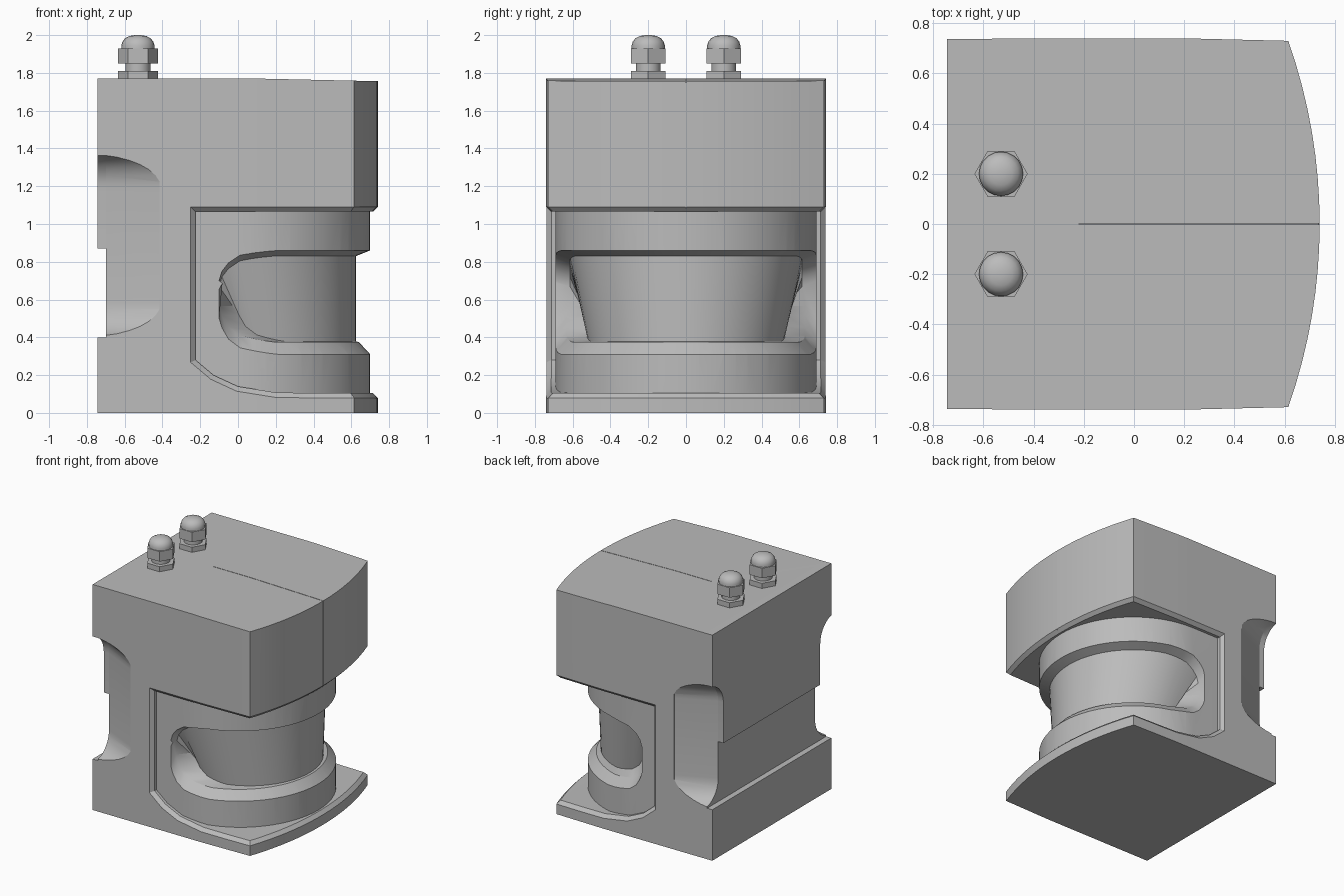
import bpy, bmesh
from math import sin, cos, pi, radians, sqrt
from mathutils import Vector

if "Cube" in bpy.data.objects:
    bpy.data.objects.remove(bpy.data.objects["Cube"], do_unlink=True)

GREY = (0.5, 0.5, 0.5, 1)
grey = bpy.data.materials.new("housing grey")
grey.use_nodes = True
grey.diffuse_color = GREY
grey.node_tree.nodes["Principled BSDF"].inputs["Base Color"].default_value = GREY


def loft(name, rings):
    """Closed solid through rings of equal length, capped at both ends."""
    bm = bmesh.new()
    loops = [[bm.verts.new(p) for p in ring] for ring in rings]
    n = len(loops[0])
    for a, b in zip(loops, loops[1:]):
        for i in range(n):
            j = (i + 1) % n
            bm.faces.new((a[i], a[j], b[j], b[i]))
    bm.faces.new(loops[0])
    bm.faces.new(loops[-1])
    bmesh.ops.recalc_face_normals(bm, faces=bm.faces)
    mesh = bpy.data.meshes.new(name)
    bm.to_mesh(mesh)
    bm.free()
    mesh.materials.append(grey)
    obj = bpy.data.objects.new(name, mesh)
    bpy.context.collection.objects.link(obj)
    return obj


def column(name, outline, z0, z1):
    return loft(name, [[(x, y, z) for x, y in outline] for z in (z0, z1)])


def box(name, x0, x1, y0, y1, z0, z1):
    return column(name, [(x0, y0), (x1, y0), (x1, y1), (x0, y1)], z0, z1)


def carve(obj, cutter):
    """Subtract the cutter, then drop it."""
    mod = obj.modifiers.new("cut", 'BOOLEAN')
    mod.operation, mod.solver, mod.object = 'DIFFERENCE', 'EXACT', cutter
    bpy.context.view_layer.objects.active = obj
    bpy.ops.object.modifier_apply(modifier=mod.name)
    bpy.data.objects.remove(cutter, do_unlink=True)


def smooth(obj, angle):
    bpy.ops.object.select_all(action='DESELECT')
    obj.select_set(True)
    bpy.context.view_layer.objects.active = obj
    bpy.ops.object.shade_smooth_by_angle(angle=radians(angle))


# Housing: straight sides with a shallow bowed front
half = [(-0.745, 0.738), (0.2, 0.74), (0.615, 0.73)]
R = 2.19
bow = [(0.74 - R + sqrt(R * R - y * y), y) for y in [0.73 * k / 8 for k in range(-7, 8)]]
outline = [(x, -y) for x, y in half] + bow + half[::-1]
housing = column("housing", outline, 0, 1.77)

# Lid slopes slightly towards the front
bm = bmesh.new()
bm.from_mesh(housing.data)
bmesh.ops.bisect_plane(bm, geom=bm.verts[:] + bm.edges[:] + bm.faces[:],
                       plane_co=(0.1, 0, 0), plane_no=(1, 0, 0))
for v in bm.verts:
    if v.co.z > 1:
        v.co.z -= 0.022 * max(0, v.co.x - 0.1)
bm.to_mesh(housing.data)
bm.free()

# Front recess for the scanner drum
recess = [(-0.225, 1.065), (-0.225, 0.28), (-0.13, 0.2), (0, 0.14), (0.2, 0.108),
          (0.4, 0.105), (1, 0.105), (1, 1.065)]
carve(housing, loft("recess_cutter", [[(x, y, z) for x, z in recess] for y in (-1, 1)]))

# Chamfer the rim of the recess
bm = bmesh.new()
bm.from_mesh(housing.data)


def on_rim(e):
    a, b = (v.co for v in e.verts)
    m = (a + b) / 2
    outside = (abs(a.y) > 0.7 and a.y * b.y > 0.4) or min(a.x, b.x) > 0.6
    return (outside and m.x > -0.25 and 0.09 < m.z < 1.08
            and len(e.link_faces) == 2 and e.calc_face_angle(0) > radians(50))


bmesh.ops.bevel(bm, geom=[e for e in bm.edges if on_rim(e)], offset=0.026,
                segments=1, affect='EDGES', clamp_overlap=True)
bm.to_mesh(housing.data)
bm.free()

# Back step and the slanted hand grips at the back corners
carve(housing, box("back_step_cutter", -1, -0.70, -1, 1, 0.40, 0.87))
for side in (-1, 1):
    r = 0.18
    arc = [(r * (1 - cos(t)), r * sin(t)) for t in [k * pi / 16 for k in range(9)]]
    section = ([(d, 1.188 + h) for d, h in arc] + [(0.4, 1.188 + r), (0.4, 0.585 - r)]
               + [(d, 0.585 - h) for d, h in reversed(arc)])
    rings = [[(x, side * (floor + d), z) for d, z in section]
             for x, floor in ((-0.415, 0.735), (-0.70, 0.60), (-0.80, 0.60))]
    carve(housing, loft("grip_cutter", rings))

# Fine seam along the centre of the lid and front
carve(housing, box("lid_seam_cutter", -0.22, 0.9, -0.002, 0.002, 1.748, 1.9))
carve(housing, box("front_seam_cutter", 0.735, 0.9, -0.002, 0.002, 1.0, 1.9))
smooth(housing, 20)

# Scanner drum: half round in front, straight towards the back
CX, DR = 0.01, 0.69
angles = [-pi / 2 + pi * k / 32 for k in range(33)]
drum_outline = ([(-0.3, -DR)] + [(CX + DR * cos(a), DR * sin(a)) for a in angles]
                + [(-0.3, DR)])
drum = column("scanner_drum", drum_outline, 0.09, 1.08)

# Wrap-around window slot: x, lower lip, upper lip near each rounded end
slot = [(-0.1, 0.50, 0.70), (-0.085, 0.45, 0.75), (-0.05, 0.39, 0.795), (0.01, 0.345, 0.835),
        (0.1, 0.325, 0.85), (0.2, 0.31, 0.86), (1, 0.31, 0.86)]


def lips(x):
    for (x0, l0, h0), (x1, l1, h1) in zip(slot, slot[1:]):
        if x <= x1:
            t = (x - x0) / (x1 - x0)
            return l0 + t * (l1 - l0), h0 + t * (h1 - h0)


def station(base_x, direction):
    """Slot section: flared lips and a window that leans in at the bottom."""
    lo, hi = lips(base_x + direction.x * DR)
    points = [(0.73, 0, lo - 0.043), (0.63, 0, lo + 0.065), (0.525, 0.09, lo + 0.068),
              (0.615, 0, hi - 0.03), (0.73, 0, hi + 0.016)]
    return [(base_x + shift + direction.x * r, direction.y * r, z) for r, shift, z in points]


ends = [x for x, _, _ in slot[:3]] + [-0.02]
path = ([(x, Vector((0, -1))) for x in ends]
        + [(CX, Vector((cos(a), sin(a)))) for a in angles]
        + [(x, Vector((0, 1))) for x in reversed(ends)])
carve(drum, loft("window_cutter", [station(x, d) for x, d in path]))
smooth(drum, 25)


# Cable glands on the lid
def turned(name, x, y, profile, sides):
    return loft(name, [[(x + r * cos(2 * pi * k / sides), y + r * sin(2 * pi * k / sides), z)
                        for k in range(sides)] for r, z in profile])


for label, y in (("right", -0.2), ("left", 0.2)):
    x = -0.53
    turned(label + "_gland_base_nut", x, y, [(0.106, 1.76), (0.106, 1.81)], 6)
    smooth(turned(label + "_gland_neck", x, y, [(0.066, 1.80), (0.066, 1.86)], 20), 30)
    turned(label + "_gland_nut", x, y, [(0.106, 1.85), (0.106, 1.928)], 6)
    dome = [(0.088, 1.92), (0.088, 1.945), (0.082, 1.965), (0.068, 1.983),
            (0.045, 1.995), (0.015, 2.0)]
    smooth(turned(label + "_gland_cap", x, y, dome, 20), 40)
